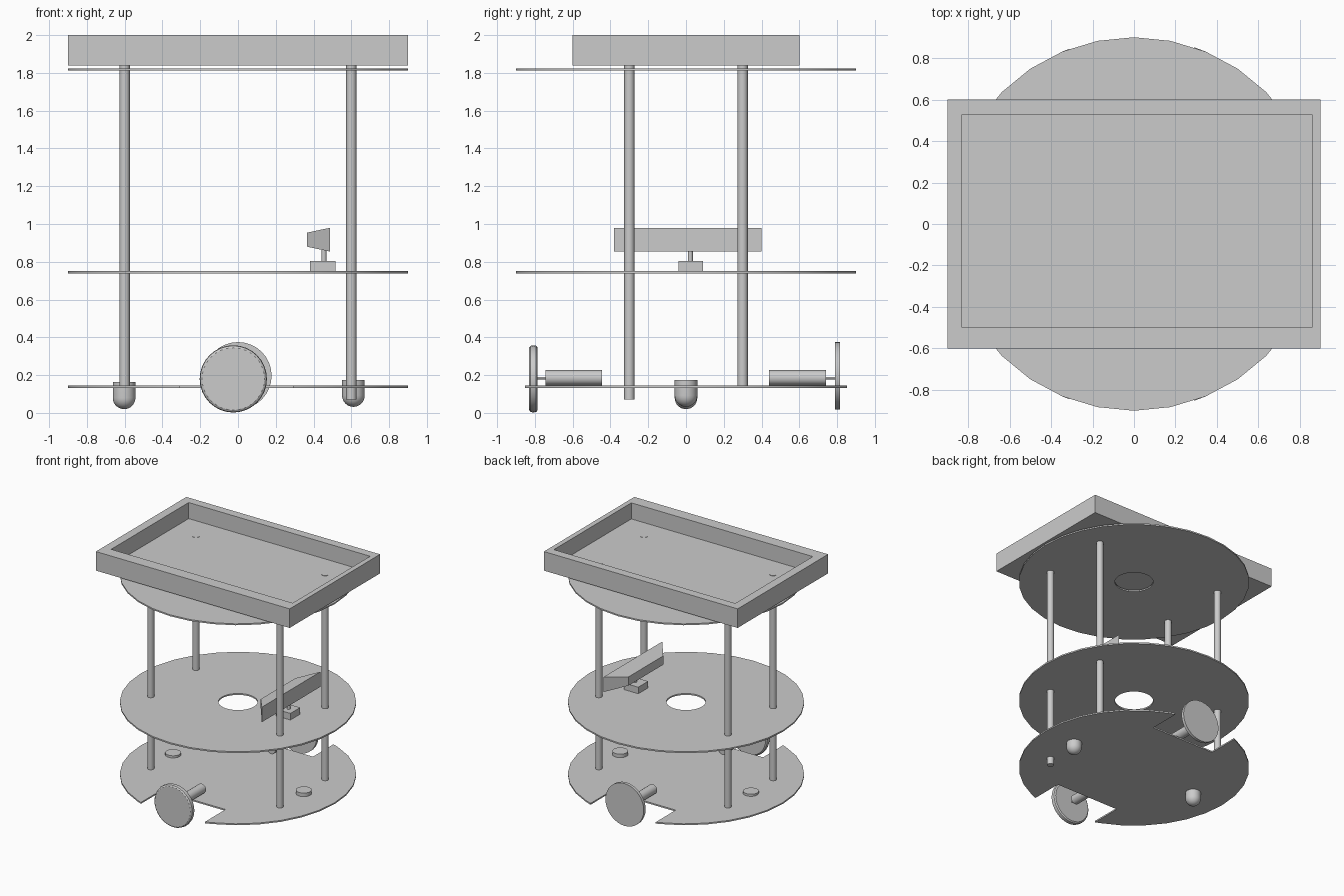
import bpy, bmesh
from math import pi, sin, cos, sqrt
from mathutils import Matrix, Vector

cube = bpy.data.objects.get("Cube")
if cube:
    bpy.data.objects.remove(cube)

grey = bpy.data.materials.new("plain_grey")
grey.use_nodes = True
grey.diffuse_color = (0.6, 0.6, 0.6, 1)
grey.node_tree.nodes["Principled BSDF"].inputs["Base Color"].default_value = (0.6, 0.6, 0.6, 1)


def finish(name, bm, smooth=True):
    bmesh.ops.recalc_face_normals(bm, faces=bm.faces)
    mesh = bpy.data.meshes.new(name)
    bm.to_mesh(mesh)
    bm.free()
    mesh.materials.append(grey)
    ob = bpy.data.objects.new(name, mesh)
    bpy.context.collection.objects.link(ob)
    if smooth:
        bpy.ops.object.select_all(action='DESELECT')
        ob.select_set(True)
        bpy.context.view_layer.objects.active = ob
        bpy.ops.object.shade_smooth_by_angle(angle=pi / 6)
    return ob


def lathe(name, profile, loc=(0, 0, 0), along_y=False, closed=False, steps=32):
    """Spin a (radius, height) profile about its axis."""
    bm = bmesh.new()
    vs = [bm.verts.new((0, r, h)) for r, h in profile]
    pairs = list(zip(vs, vs[1:])) + ([(vs[-1], vs[0])] if closed else [])
    edges = [bm.edges.new(p) for p in pairs]
    bmesh.ops.spin(bm, geom=vs + edges, axis=(0, 0, 1), cent=(0, 0, 0),
                   angle=2 * pi, steps=steps)
    bmesh.ops.remove_doubles(bm, verts=bm.verts, dist=0.0001)
    if along_y:
        bm.transform(Matrix.Rotation(-pi / 2, 4, 'X'))
    bm.transform(Matrix.Translation(loc))
    return finish(name, bm)


def rod(name, r, h0, h1, loc, along_y=False, steps=24):
    return lathe(name, [(0, h0), (r, h0), (r, h1), (0, h1)], loc, along_y, steps=steps)


def box(name, x, y, z):
    bm = bmesh.new()
    bmesh.ops.create_cube(bm, size=1)
    for v in bm.verts:
        v.co = [lim[int(c > 0)] for lim, c in zip((x, y, z), v.co)]
    return finish(name, bm, False)


def prism(name, outline, depth):
    bm = bmesh.new()
    face = bm.faces.new([bm.verts.new(p) for p in outline])
    ext = bmesh.ops.extrude_face_region(bm, geom=[face])["geom"]
    bmesh.ops.translate(bm, vec=depth, verts=[g for g in ext if isinstance(g, bmesh.types.BMVert)])
    return finish(name, bm)


R = 0.9

# Upper and middle round shelves with a centre hole
for name, z in (("middle_shelf", 0.738), ("upper_shelf", 1.812)):
    lathe(name, [(0.15, z), (R, z), (R, z + 0.012), (0.15, z + 0.012)], closed=True)

# Bottom shelf with a wheel notch at front and back
x0, x1, inner = -0.31, 0.29, 0.58
arc = [(R * cos(i * pi / 16), R * sin(i * pi / 16)) for i in range(32)]
rim = lambda x: sqrt(R * R - x * x)
right_arc = sorted((p for p in arc if p[0] > x1), key=lambda p: p[1])
left_arc = sorted((p for p in arc if p[0] < x0), key=lambda p: -p[1])
outline = ([(x1, -inner), (x1, -rim(x1))] + right_arc + [(x1, rim(x1)), (x1, inner)]
           + [(x0, inner), (x0, rim(x0))] + left_arc + [(x0, -rim(x0)), (x0, -inner)])
prism("bottom_shelf", [(x, y, 0.133) for x, y in outline], (0, 0, 0.012))

# Four posts, one reaching below the bottom shelf
for sx, side in ((-1, "right"), (1, "left")):
    for sy, end in ((-1, "front"), (1, "back")):
        low = 0.07 if (sx, sy) == (1, -1) else 0.138
        rod(f"{end}_{side}_post", 0.027, low, 1.868, (sx * 0.6, sy * 0.3, 0))

# Ball casters
for name, x, z in (("right_caster", -0.603, 0.08), ("left_caster", 0.611, 0.092)):
    r = 0.06
    dome = [(r * sin(a * pi / 16), -r * cos(a * pi / 16)) for a in range(9)]
    lathe(name, dome + [(r, 0.083), (0, 0.083)], (x, 0, z))

# Drive wheels, axles and motors
lathe("front_wheel", [(0, -0.83), (0.165, -0.83), (0.175, -0.823), (0.178, -0.808),
                      (0.175, -0.793), (0.165, -0.785), (0, -0.785)], (-0.025, 0, 0.18), True)
rod("back_wheel", 0.178, 0.79, 0.815, (0, 0, 0.197), True, 32)
for name, x, a0, a1, m0, m1 in (("front", -0.025, -0.79, -0.74, -0.745, -0.445),
                                ("back", 0, 0.735, 0.795, 0.44, 0.74)):
    rod(name + "_axle", 0.006, a0, a1, (x, 0, 0.184), True)
    rod(name + "_motor", 0.04, m0, m1, (x, 0, 0.186), True)

# Sensor: base, stem and tapered head
box("sensor_base", (0.38, 0.515), (-0.04, 0.09), (0.75, 0.805))
rod("sensor_stem", 0.013, 0.8, 0.87, (0.455, 0.023, 0))
bm = bmesh.new()
bmesh.ops.create_cube(bm, size=2)
for v in bm.verts:
    x, y, z = v.co
    wide = x > 0
    v.co = Vector((0.487 if wide else 0.365,
                   0.01 + y * (0.39 if wide else 0.23),
                   0.917 + z * (0.063 if wide else 0.037)))
finish("sensor_head", bm, False)

# Open tray on top
bm = bmesh.new()
bmesh.ops.create_cube(bm, size=2)
for v in bm.verts:
    v.co = (v.co.x * 0.9, v.co.y * 0.6, 1.92 + v.co.z * 0.08)
bm.normal_update()
top = max(bm.faces, key=lambda f: f.calc_center_median().z)
bmesh.ops.inset_region(bm, faces=[top], thickness=0.05)
for v in top.verts:
    v.co = (0.858 if v.co.x > 0 else -0.828, 0.528 if v.co.y > 0 else -0.5, 2)
floor = bmesh.ops.extrude_face_region(bm, geom=[top])["geom"]
bmesh.ops.translate(bm, vec=(0, 0, -0.135), verts=[g for g in floor if isinstance(g, bmesh.types.BMVert)])
if top.is_valid:
    bmesh.ops.delete(bm, geom=[top], context='FACES_ONLY')
finish("tray", bm, False)
